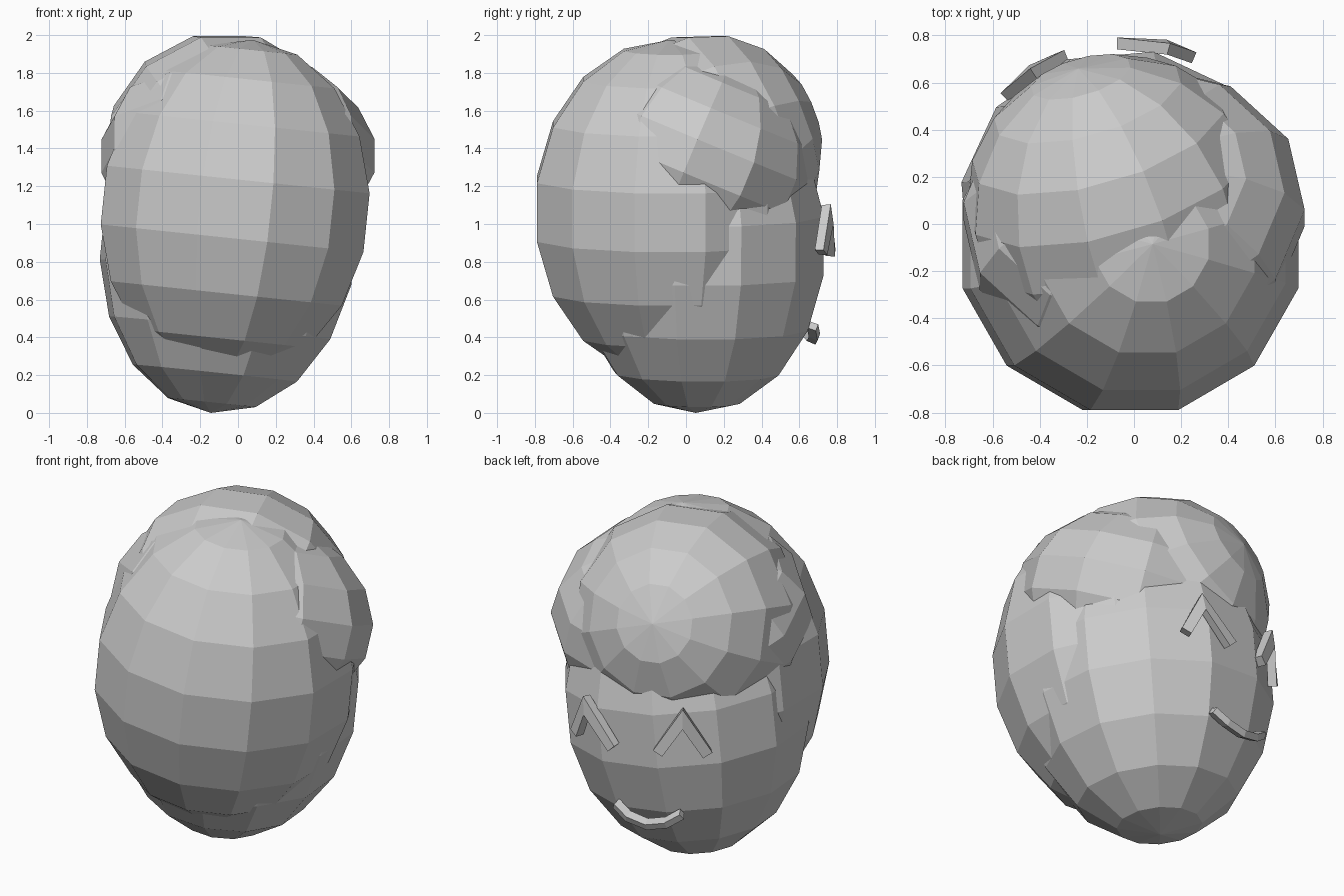
import bpy
import bmesh
from math import radians
from mathutils import Euler, Matrix, Vector

cube = bpy.data.objects.get("Cube")
if cube:
    bpy.data.objects.remove(cube, do_unlink=True)

# Single clay colour
clay = bpy.data.materials.new("grey_clay")
clay.use_nodes = True
clay.diffuse_color = (0.6, 0.6, 0.6, 1)
bsdf = clay.node_tree.nodes["Principled BSDF"]
bsdf.inputs["Base Color"].default_value = (0.6, 0.6, 0.6, 1)
bsdf.inputs["Roughness"].default_value = 0.8


def finish(bm, name):
    bmesh.ops.recalc_face_normals(bm, faces=bm.faces)
    mesh = bpy.data.meshes.new(name)
    bm.to_mesh(mesh)
    bm.free()
    mesh.materials.append(clay)
    obj = bpy.data.objects.new(name, mesh)
    bpy.context.collection.objects.link(obj)
    return obj


def faceted_ball(name, center, radii, degrees):
    """Low-poly ellipsoid turned by Euler angles in degrees."""
    turn = Euler([radians(d) for d in degrees]).to_matrix().to_4x4()
    shape = (Matrix.Translation(center) @ turn
             @ Matrix.Diagonal((*radii, 1)) @ Matrix.Rotation(radians(15), 4, 'Z'))
    bm = bmesh.new()
    bmesh.ops.create_uvsphere(bm, u_segments=12, v_segments=9, radius=1, matrix=shape)
    return finish(bm, name)


HEAD = Vector((-0.05, 0.06, 0.9))


def strip(name, points, width, depth):
    """Mitred rectangular bar along a path, lying on the head."""
    points = [Vector(p) for p in points]
    bm = bmesh.new()
    rings = []
    last = len(points) - 1
    for i, p in enumerate(points):
        out = p - HEAD
        out.z *= 0.5
        out.normalize()
        before = (p - points[max(i - 1, 0)]).normalized()
        after = (points[min(i + 1, last)] - p).normalized()
        tangent = (before + after).normalized()
        side = out.cross(tangent).normalized()
        leg = after if i < last else before
        mitre = 1 / max(tangent.dot(leg), 0.45)
        across = side * width * mitre / 2
        rings.append([bm.verts.new(p + across * a + out * depth * b)
                      for a, b in ((-1, -0.5), (1, -0.5), (1, 0.5), (-1, 0.5))])
    for r, s in zip(rings, rings[1:]):
        for k in range(4):
            n = (k + 1) % 4
            bm.faces.new((r[k], r[n], s[n], s[k]))
    bm.faces.new(rings[0])
    bm.faces.new(rings[-1])
    return finish(bm, name)


# Head and overlapping masses of hair
faceted_ball("head", HEAD, (0.69, 0.69, 0.905), (0, 6, 5))
faceted_ball("back_hair", (-0.015, -0.085, 1.08), (0.735, 0.74, 0.9), (0, 6, 0))
faceted_ball("side_hair", (0, 0.04, 1.36), (0.74, 0.65, 0.55), (-22, 5, 11))
faceted_ball("fringe", (-0.07, 0.08, 1.375), (0.645, 0.645, 0.645), (-69, 0, 16))

# Closed, arched eyes
strip("left_eye", [(0.23, 0.715, 0.85), (0.14, 0.75, 1.05), (-0.05, 0.765, 0.85)], 0.06, 0.05)
strip("right_eye", [(-0.31, 0.705, 0.87), (-0.43, 0.645, 1.08), (-0.53, 0.555, 0.86)], 0.06, 0.05)

# Smiling mouth
strip("mouth", [(0, 0.67, 0.46), (-0.09, 0.68, 0.41), (-0.21, 0.67, 0.39),
                (-0.32, 0.645, 0.42), (-0.4, 0.61, 0.48)], 0.04, 0.05)
